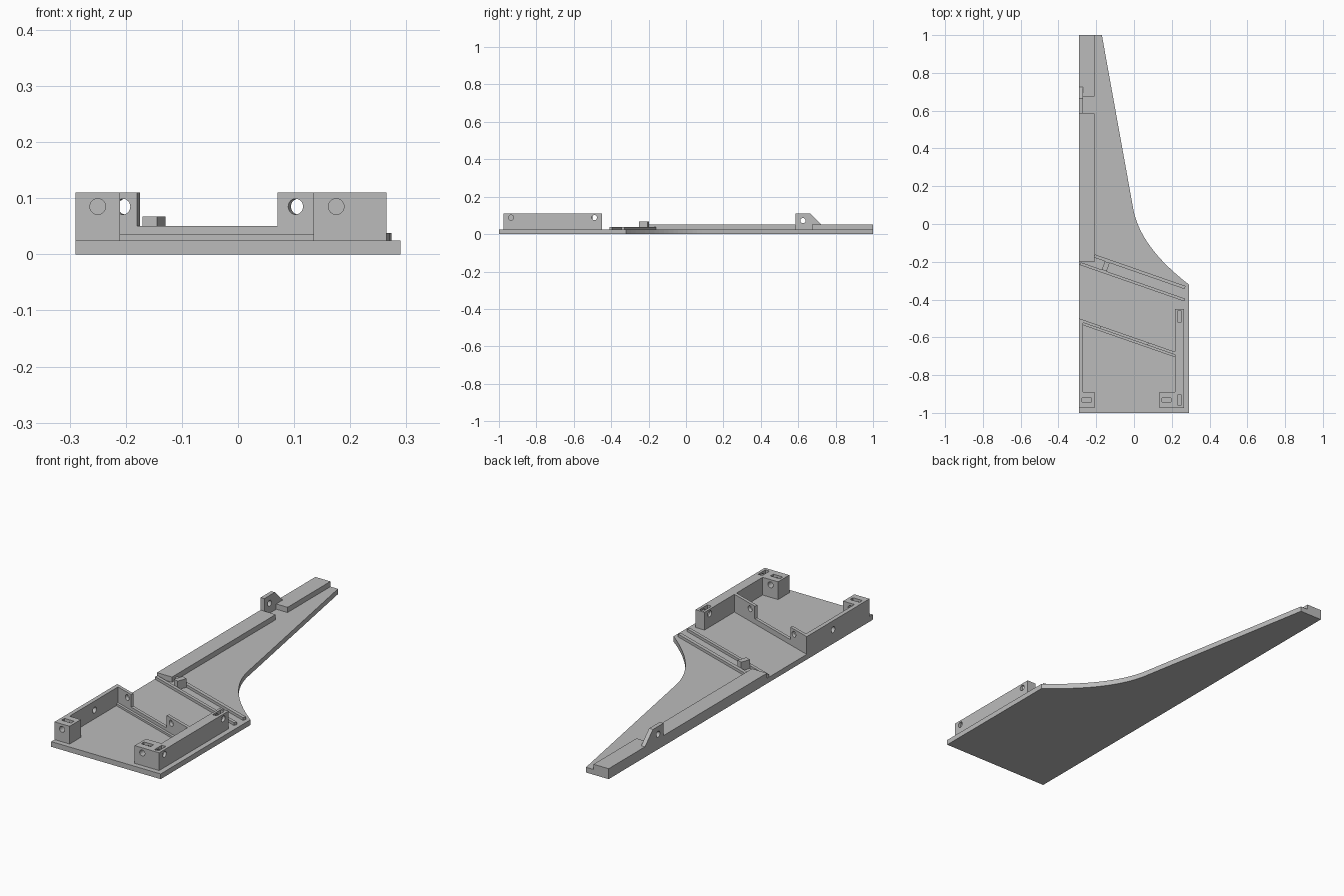
import bpy, bmesh, math
from mathutils import Matrix, Vector

if "Cube" in bpy.data.objects:
    bpy.data.objects.remove(bpy.data.objects["Cube"])

grey = bpy.data.materials.new("plain grey")
grey.use_nodes = True
grey.diffuse_color = (0.5, 0.5, 0.5, 1)
grey.node_tree.nodes["Principled BSDF"].inputs["Base Color"].default_value = (0.5, 0.5, 0.5, 1)

FLOOR, TOP = 0.025, 0.11
SKEW = math.radians(-19.2)


def add_object(name, bm):
    bmesh.ops.recalc_face_normals(bm, faces=bm.faces)
    mesh = bpy.data.meshes.new(name)
    bm.to_mesh(mesh)
    bm.free()
    mesh.materials.append(grey)
    obj = bpy.data.objects.new(name, mesh)
    bpy.context.collection.objects.link(obj)
    return obj


def prism(name, outline, z0, z1, frame=Matrix()):
    """Extrude a flat outline from z0 to z1, then place it with a frame."""
    bm = bmesh.new()
    face = bm.faces.new([bm.verts.new((x, y, z0)) for x, y in outline])
    new = bmesh.ops.extrude_face_region(bm, geom=[face])["geom"]
    bmesh.ops.translate(bm, vec=(0, 0, z1 - z0),
                        verts=[v for v in new if isinstance(v, bmesh.types.BMVert)])
    bm.transform(frame)
    return add_object(name, bm)


def rect(x0, x1, y0, y1):
    return [(x0, y0), (x1, y0), (x1, y1), (x0, y1)]


def hole(center, direction, length, radius=0.014):
    bm = bmesh.new()
    turn = Vector(direction).to_track_quat('Z', 'Y').to_matrix().to_4x4()
    bmesh.ops.create_cone(bm, cap_ends=True, segments=32, radius1=radius, radius2=radius,
                          depth=length, matrix=Matrix.Translation(center) @ turn)
    return add_object("hole_cutter", bm)


def slot(x, y, w, d):
    return prism("slot_cutter", rect(x - w / 2, x + w / 2, y - d / 2, y + d / 2), 0.06, 0.13)


def cut(obj, cutters):
    for c in cutters:
        c.hide_render = True
        m = obj.modifiers.new("cut", 'BOOLEAN')
        m.operation, m.solver, m.object = 'DIFFERENCE', 'EXACT', c
    bpy.context.view_layer.update()
    done = bpy.data.meshes.new_from_object(
        obj.evaluated_get(bpy.context.evaluated_depsgraph_get()))
    obj.modifiers.clear()
    obj.data = done
    for c in cutters:
        bpy.data.objects.remove(c)


# Base plate with a concave sweep into the long tapered arm
a, b, c = Vector((0.29, -0.32)), Vector((0.03, -0.12)), Vector((-0.005, 0.085))
sweep = []
for i in range(17):
    t = i / 16
    sweep.append(tuple(a * (1 - t) ** 2 + b * 2 * t * (1 - t) + c * t * t))
prism("base_plate", [(-0.29, -1), (0.29, -1)] + sweep + [(-0.17, 1), (-0.29, 1)], 0, FLOOR)

# Edge rail with a notch beside the bracket
prism("edge_rail", [(-0.29, -0.2), (-0.21, -0.2), (-0.21, 0.585), (-0.27, 0.585),
                    (-0.27, 0.675), (-0.21, 0.675), (-0.21, 1), (-0.29, 1)], FLOOR, 0.05)

# Upright bracket: profile in y and z, extruded along x
yz = Matrix(((0, 0, 1, 0), (1, 0, 0, 0), (0, 1, 0, 0), (0, 0, 0, 1)))
bracket = prism("rail_bracket", [(0.585, 0.05), (0.725, 0.05), (0.665, TOP), (0.585, TOP)],
                -0.29, -0.27, yz)
cut(bracket, [hole((-0.28, 0.625, 0.072), (1, 0, 0), 0.1)])

# Side walls with corner posts
right_wall = prism("right_wall", [(-0.29, -0.975), (-0.21, -0.975), (-0.21, -0.89),
                                  (-0.27, -0.89), (-0.27, -0.507), (-0.29, -0.5)], FLOOR, TOP)
cut(right_wall, [hole((-0.25, -0.93, 0.085), (0, 1, 0), 0.2),
                 hole((-0.28, -0.7, 0.067), (1, 0, 0), 0.08),
                 slot(-0.25, -0.932, 0.05, 0.022)])

left_wall = prism("left_wall", [(0.135, -0.975), (0.265, -0.975), (0.265, -0.45),
                                (0.217, -0.45), (0.217, -0.89), (0.135, -0.89)], FLOOR, TOP)
cut(left_wall, [hole((0.175, -0.93, 0.085), (0, 1, 0), 0.2),
                hole((0.25, -0.935, 0.088), (1, 0, 0), 0.07),
                hole((0.24, -0.49, 0.088), (1, 0, 0), 0.12),
                slot(0.172, -0.932, 0.05, 0.022),
                slot(0.24, -0.932, 0.022, 0.055),
                slot(0.24, -0.49, 0.022, 0.06)])

# Slanted cross wall: low in the middle, tall lugs at both ends, ledge in front
wall_frame = Matrix.Translation((-0.29, -0.5, 0)) @ Matrix.Rotation(SKEW, 4, 'Z')
upright = wall_frame @ Matrix.Rotation(math.pi / 2, 4, 'X')
cross_wall = prism("cross_wall", [(0.012, FLOOR), (0.55, FLOOR), (0.55, TOP), (0.387, TOP),
                                  (0.387, 0.05), (0.122, 0.05), (0.122, TOP), (0.012, TOP)],
                   0, 0.015, upright)
across = wall_frame.to_3x3() @ Vector((0, 1, 0))
cut(cross_wall, [hole(wall_frame @ Vector((u, -0.007, 0.085)), across, 0.08)
                 for u in (0.095, 0.421)])
prism("cross_wall_ledge", rect(0.015, 0.55, -0.027, -0.015), FLOOR, 0.035, wall_frame)

# Pair of slanted ribs with a stop block between them
rib_frame = Matrix.Translation((-0.29, -0.2, 0)) @ Matrix.Rotation(SKEW, 4, 'Z')
prism("front_rib", rect(0.007, 0.593, -0.015, 0), FLOOR, 0.038, rib_frame)
prism("back_rib", rect(0.066, 0.574, 0.047, 0.064), FLOOR, 0.038, rib_frame)
prism("stop_block", rect(0.127, 0.154, 0, 0.047), FLOOR, 0.067, rib_frame)
